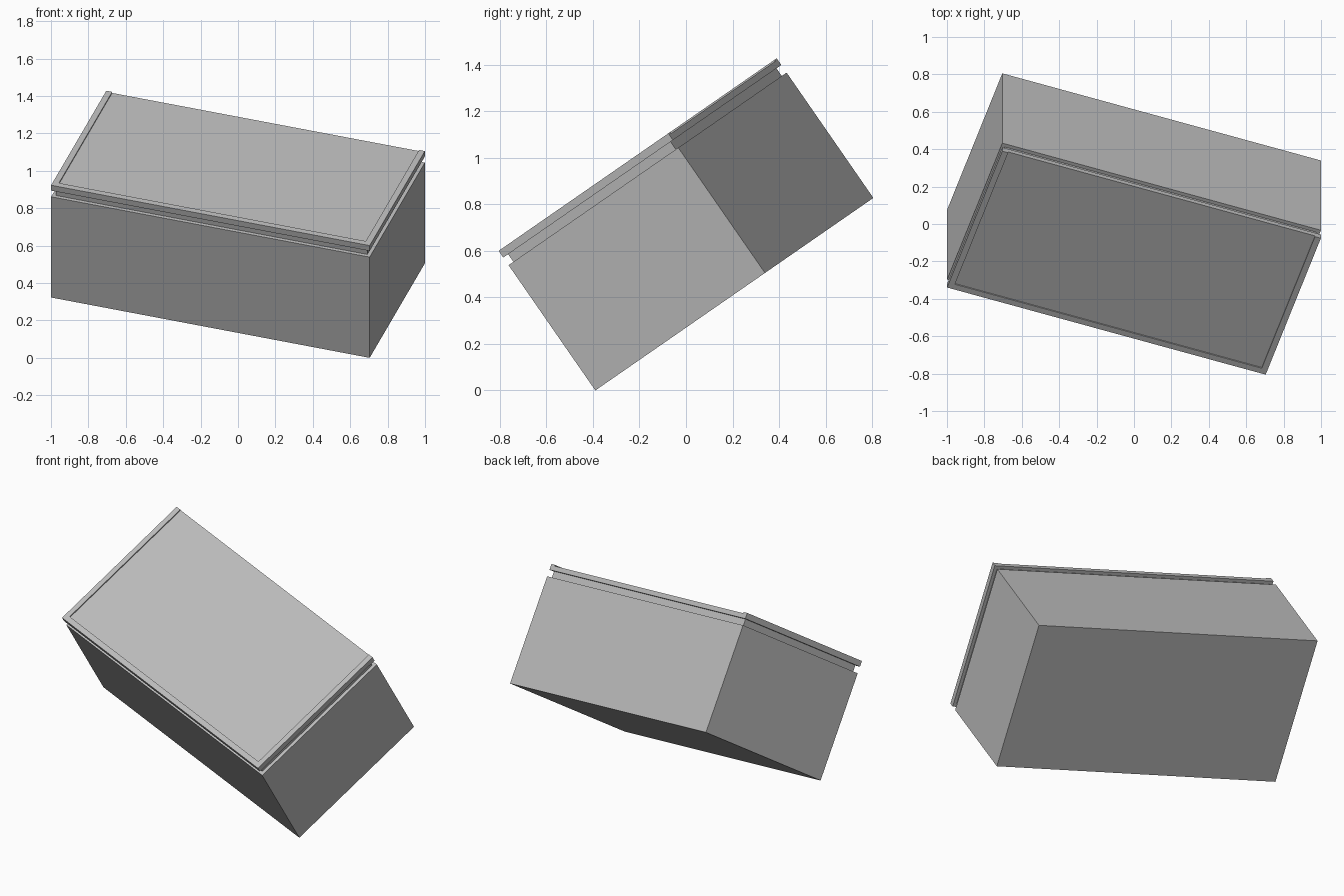
import bpy
import math
from mathutils import Matrix, Vector

if "Cube" in bpy.data.objects:
    bpy.data.objects.remove(bpy.data.objects["Cube"])

W, D, H = 1.795, 0.935, 0.73      # overall box size
BODY_TOP, LID_BOTTOM = 0.655, 0.695
INSET, RIM, SINK = 0.02, 0.033, 0.007

grey = bpy.data.materials.new("plain_grey")
grey.diffuse_color = (0.5, 0.5, 0.5, 1)
grey.use_nodes = True
grey.node_tree.nodes["Principled BSDF"].inputs["Base Color"].default_value = grey.diffuse_color

# Tilt shared by every part: turned about z, then tipped towards the front
rot = Matrix.Rotation(math.radians(34.7), 4, 'X') @ Matrix.Rotation(math.radians(-18.4), 4, 'Z')
corners = [rot @ Vector((x * W / 2, y * D / 2, z * H))
           for x in (-1, 1) for y in (-1, 1) for z in (0, 1)]
lo = [min(c[i] for c in corners) for i in range(3)]
hi = [max(c[i] for c in corners) for i in range(3)]
tilt = Matrix.Translation((-(lo[0] + hi[0]) / 2, -(lo[1] + hi[1]) / 2, -lo[2])) @ rot


def box(name, x0, x1, y0, y1, z0, z1):
    bpy.ops.mesh.primitive_cube_add(size=1)
    ob = bpy.context.object
    ob.name = name
    ob.data.transform(Matrix.Translation(((x0 + x1) / 2, (y0 + y1) / 2, (z0 + z1) / 2))
                      @ Matrix.Diagonal((x1 - x0, y1 - y0, z1 - z0, 1)))
    ob.matrix_world = tilt
    ob.data.materials.append(grey)
    return ob


# Main body and the recessed neck under the lid
box("box_body", -W / 2, W / 2, -D / 2, D / 2, 0, BODY_TOP)
box("box_neck", -W / 2 + INSET, W / 2 - INSET, -D / 2 + INSET, D / 2 - INSET,
    BODY_TOP - 0.02, LID_BOTTOM + 0.01)

# Lid with a shallow sunken panel, rimmed on three sides and open at the back
lid = box("box_lid", -W / 2, W / 2, -D / 2, D / 2, LID_BOTTOM, H)
cutter = box("lid_panel_cutter", -W / 2 + RIM, W / 2 - RIM, -D / 2 + RIM, D / 2 + 0.1,
             H - SINK, H + 0.1)
cutter.hide_render = True
cutter.hide_set(True)
mod = lid.modifiers.new("sunken_panel", 'BOOLEAN')
mod.operation = 'DIFFERENCE'
mod.object = cutter
mod.solver = 'EXACT'
